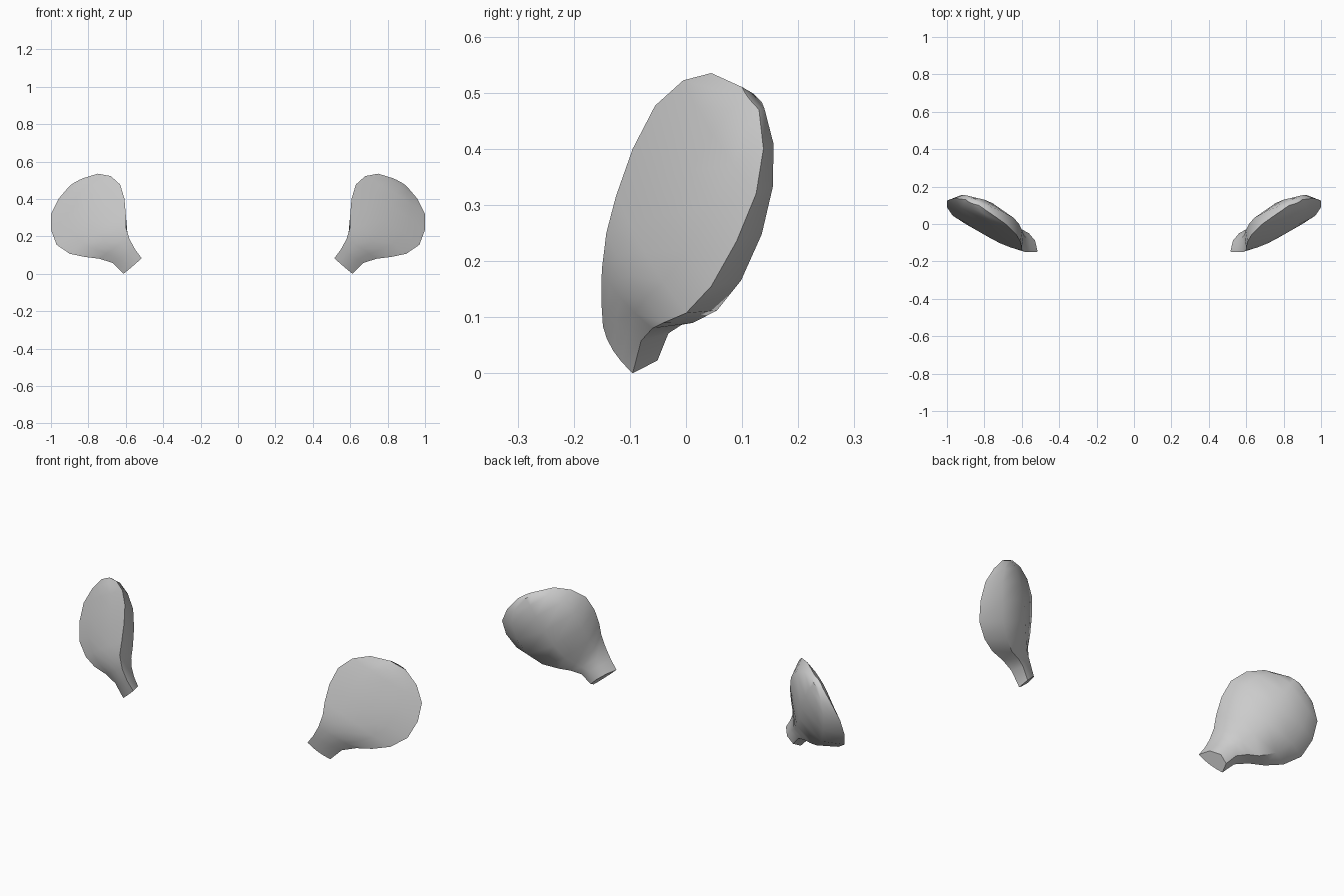
import bpy, bmesh, math
from mathutils import Vector

if "Cube" in bpy.data.objects:
    bpy.data.objects.remove(bpy.data.objects["Cube"])

# Sections from stalk to tip: inner rim point, outer rim point, depth of the back dome
SECTIONS = [
    ((.515, -.148, .083), (.612, -.095, .000), .075),
    ((.550, -.151, .130), (.670, -.080, .058), .085),
    ((.580, -.150, .185), (.740, -.060, .080), .100),
    ((.600, -.142, .250), (.820, -.040, .090), .118),
    ((.600, -.125, .315), (.900, .000, .107), .128),
    ((.607, -.095, .400), (.970, .045, .155), .128),
    ((.630, -.055, .477), (1.00, .090, .235), .115),
    ((.680, -.005, .522), (1.00, .125, .320), .085),
    ((.750, .045, .535), (.960, .138, .400), .055),
    ((.830, .100, .510), (.900, .130, .470), .025),
]
STALK_BACK = Vector((0, .98, .2))
DISC_BACK = Vector((-.508, .813, -.28))
BACK_SEGS = 4


def ring(i, inner, outer, depth):
    """Closed D-shaped section: slightly domed front, deep round back."""
    a, b = Vector(inner), Vector(outer)
    mid, half = (a + b) / 2, (b - a) / 2
    back = STALK_BACK.lerp(DISC_BACK, min(i / 3, 1)).normalized()
    pts = []
    for k in range(BACK_SEGS + 1):
        t = math.pi * k / BACK_SEGS
        pts.append(mid + half * math.cos(t) + back * depth * math.sin(t))
    bulge = min(.014, half.length * .12)
    for f in (-.5, 0, .5):
        pts.append(mid + half * f - back * bulge * (1 - f * f))
    return pts


# Ear: loft the sections and close both ends
bm = bmesh.new()
rings = [[bm.verts.new(p) for p in ring(i, *s)] for i, s in enumerate(SECTIONS)]
n = len(rings[0])
for lower, upper in zip(rings, rings[1:]):
    for k in range(n):
        j = (k + 1) % n
        bm.faces.new((lower[k], lower[j], upper[j], upper[k]))
bm.faces.new(rings[0])
bm.faces.new(rings[-1])
bmesh.ops.recalc_face_normals(bm, faces=bm.faces)
mesh = bpy.data.meshes.new("ears")
bm.to_mesh(mesh)
bm.free()
ears = bpy.data.objects.new("ears", mesh)
bpy.context.collection.objects.link(ears)

# Smooth shading with a crisp rim
bpy.context.view_layer.objects.active = ears
ears.select_set(True)
bpy.ops.object.shade_smooth_by_angle(angle=math.radians(50))

# Opposite ear
mirror = ears.modifiers.new("opposite_ear", 'MIRROR')
mirror.use_axis = (True, False, False)
mirror.use_mirror_merge = False
